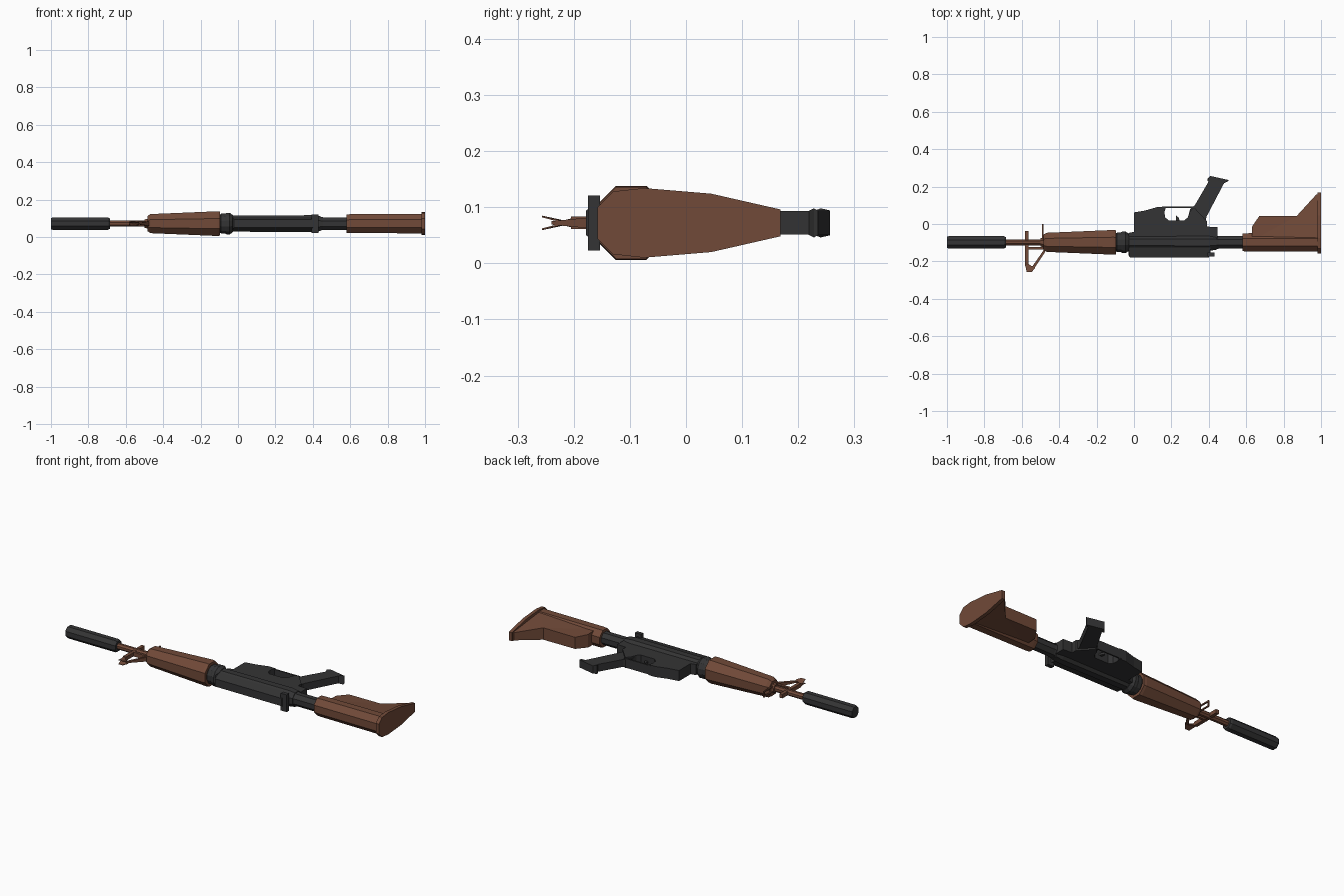
import bpy, bmesh, math

if "Cube" in bpy.data.objects:
    bpy.data.objects.remove(bpy.data.objects["Cube"])

CY, CZ = -0.098, 0.072   # bore axis


def material(name, rgb):
    m = bpy.data.materials.new(name)
    m.diffuse_color = (*rgb, 1)
    m.use_nodes = True
    m.node_tree.nodes["Principled BSDF"].inputs["Base Color"].default_value = m.diffuse_color
    return m


DARK = material("dark grey metal", (0.034, 0.034, 0.035))
BROWN = material("brown furniture", (0.165, 0.068, 0.040))


def finish(name, bm, mat):
    bmesh.ops.recalc_face_normals(bm, faces=bm.faces)
    me = bpy.data.meshes.new(name)
    bm.to_mesh(me)
    bm.free()
    me.materials.append(mat)
    ob = bpy.data.objects.new(name, me)
    bpy.context.collection.objects.link(ob)
    return ob


def loft(name, profile, mat, n=8, sz=1.0):
    """Flat-topped n-gon sections along x: profile of (x, apothem)."""
    bm = bmesh.new()
    rings = []
    for x, r in profile:
        R = r / math.cos(math.pi / n)
        angs = [2 * math.pi * (i + 0.5) / n for i in range(n)]
        rings.append([bm.verts.new((x, CY + R * math.cos(a), CZ + sz * R * math.sin(a))) for a in angs])
    for a, b in zip(rings, rings[1:]):
        for i in range(n):
            j = (i + 1) % n
            bm.faces.new((a[i], a[j], b[j], b[i]))
    bm.faces.new(rings[0])
    bm.faces.new(rings[-1])
    return finish(name, bm, mat)


def plate(name, pts, mat, h=None):
    """xy outline, mirrored either side of the centre plane; points (x, y[, half width])."""
    bm = bmesh.new()
    up, dn = [], []
    for p in pts:
        w = h if h is not None else p[2]
        up.append(bm.verts.new((p[0], p[1], CZ + w)))
        dn.append(bm.verts.new((p[0], p[1], CZ - w)))
    n = len(pts)
    for i in range(n):
        j = (i + 1) % n
        bm.faces.new((up[i], up[j], dn[j], dn[i]))
    caps = [bm.faces.new(up), bm.faces.new(dn)]
    bmesh.ops.triangulate(bm, faces=caps)
    return finish(name, bm, mat)


def box(name, x0, x1, y0, y1, mat, h):
    return plate(name, [(x0, y0), (x1, y0), (x1, y1), (x0, y1)], mat, h)


def cross_plate(name, half, x0, x1, mat):
    """Symmetric yz outline given as (y, half width), extruded along x."""
    bm = bmesh.new()
    out = [(y, w) for y, w in half] + [(y, -w) for y, w in reversed(half)]
    a = [bm.verts.new((x0, y, CZ + w)) for y, w in out]
    b = [bm.verts.new((x1, y, CZ + w)) for y, w in out]
    for i in range(len(out)):
        j = (i + 1) % len(out)
        bm.faces.new((a[i], a[j], b[j], b[i]))
    bm.faces.new(a)
    bm.faces.new(b)
    return finish(name, bm, mat)


# Barrel line
loft("muzzle_tube", [(-1, .030), (-.99, .033), (-.695, .033), (-.685, .028)], DARK)
loft("barrel", [(-.69, .016), (-.47, .016)], BROWN)
loft("barrel_collar", [(-.50, .022), (-.47, .03)], BROWN)
loft("handguard", [(-.485, .040), (-.468, .051), (-.42, .053), (-.11, .066), (-.095, .064)], BROWN)
loft("handguard_ring", [(-.10, .045), (-.09, .053), (-.07, .053), (-.06, .058),
                        (-.045, .058), (-.028, .046)], DARK, 12)

# Front sight: post, brace, foot, splayed wings and sling loop
box("sight_post", -.582, -.563, -.205, -.037, BROWN, .011)
plate("sight_head", [(-.582, -.195, .010), (-.563, -.195, .010),
                     (-.563, -.225, .003), (-.582, -.225, .003)], BROWN)
plate("sight_brace", [(-.535, -.240, .003), (-.475, -.150, .012),
                      (-.475, -.128, .012), (-.547, -.232, .003)], BROWN)
box("sight_foot", -.582, -.475, -.136, -.122, BROWN, .012)
for side in (1, -1):
    bm = bmesh.new()
    outline = [(-.582, -.215, .001), (-.562, -.215, .001), (-.548, -.225, .002),
               (-.530, -.225, .002), (-.530, -.238, .005), (-.548, -.257, .010), (-.574, -.257, .010)]
    lo = [bm.verts.new((x, y, CZ + side * w)) for x, y, w in outline]
    hi = [bm.verts.new((x, y, CZ + side * (w + .003))) for x, y, w in outline]
    for i in range(7):
        j = (i + 1) % 7
        bm.faces.new((lo[i], lo[j], hi[j], hi[i]))
    bm.faces.new(lo)
    bm.faces.new(hi)
    finish("sight_wing", bm, BROWN)
    arm = box("sling_loop_arm", -.492, -.485, -.09, -.008, BROWN, .0035)
    arm.location.z = side * .014
box("sling_loop_end", -.492, -.485, -.008, -.001, BROWN, .0175)

# Receiver: upper body, lower body with cut-away trigger space, top rail
loft("upper_receiver", [(-.03, .043), (.40, .045), (.44, .040)], DARK)
plate("lower_receiver", [(-.03, -.11), (-.03, -.048), (0, -.042), (0, .062), (.06, .072), (.13, .092),
                         (.172, .092), (.163, .065), (.166, .036), (.185, .02), (.27, .02), (.288, .036),
                         (.30, .07), (.32, .09), (.39, .015), (.39, -.014), (.446, -.017),
                         (.446, -.11)], DARK, .030)
box("trigger_guard", .15, .325, .085, .093, DARK, .026)
plate("trigger", [(.225, .015), (.245, .015), (.238, .035), (.225, .045)], DARK, .006)
plate("top_rail", [(-.03, -.125, .036), (-.03, -.165, .032), (-.022, -.178, .022), (.40, -.178, .022),
                   (.41, -.165, .032), (.41, -.125, .036)], DARK)
box("charging_handle", .392, .43, -.175, -.153, DARK, .049)

# Pistol grip with wider cap
plate("grip", [(.292, .05), (.30, .08), (.325, .10), (.402, .232), (.485, .225), (.388, .04), (.38, .0)],
      DARK, .021)
plate("grip_cap", [(.395, .228, .021), (.392, .240, .026), (.407, .257, .022), (.507, .235, .022),
                   (.502, .228, .026), (.48, .218, .021)], DARK)

# Buttstock: tube, body, lower lobe, butt plate
loft("buffer_tube", [(.43, .038), (.455, .034), (.59, .034)], DARK)
loft("stock_body", [(.58, .047), (.60, .0485), (.985, .050)], BROWN, sz=1.04)
plate("stock_lobe", [(.63, -.09, .040), (.63, -.016, .037), (.67, .043, .033), (.87, .043, .034),
                     (.975, .158, .022), (.985, .16, .022), (.985, -.09, .050)], BROWN)
cross_plate("butt_plate", [(-.158, .028), (-.13, .056), (-.075, .062), (.045, .052), (.168, .024)],
            .98, 1.0, BROWN)
